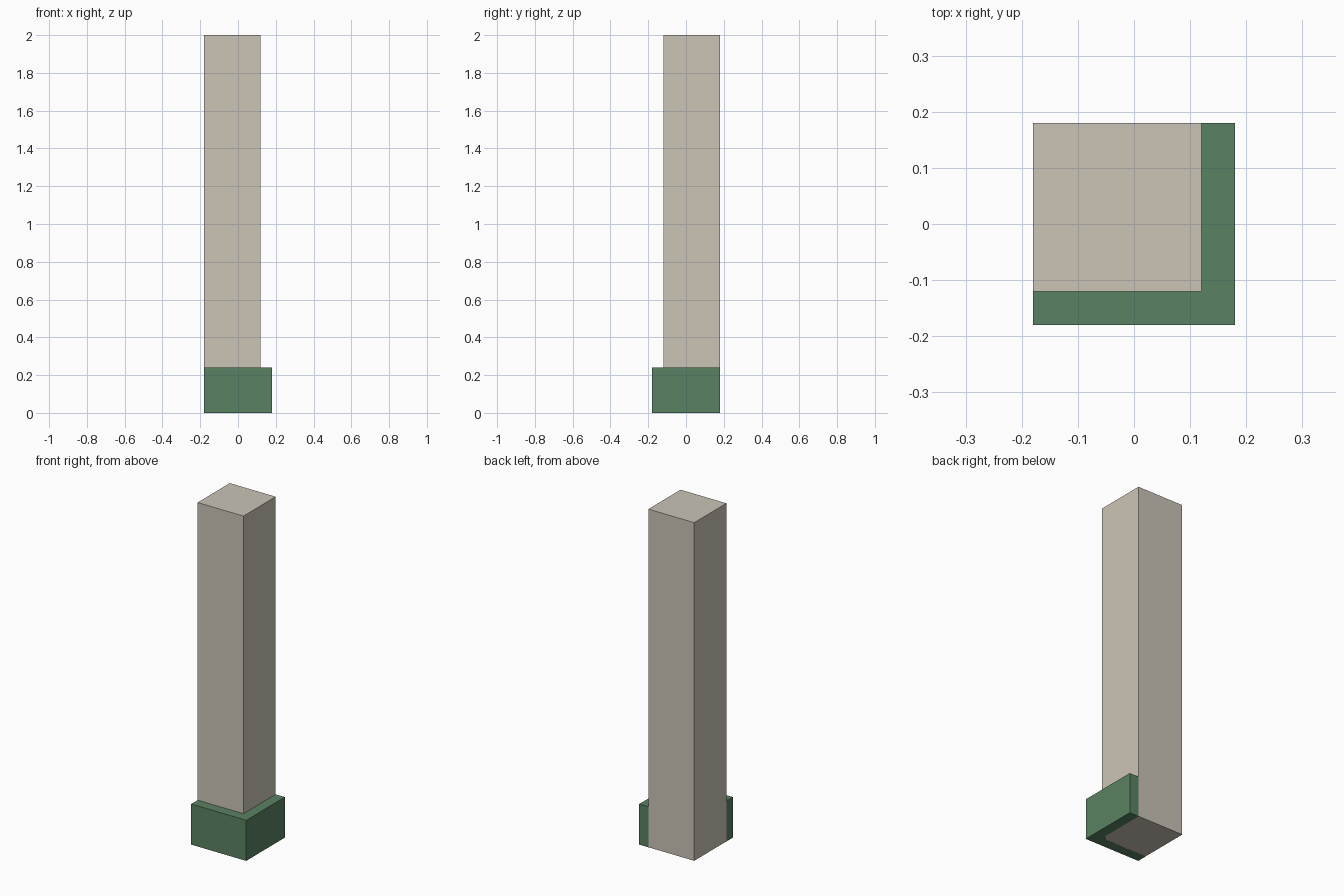
import bpy
import bmesh

if "Cube" in bpy.data.objects:
    bpy.data.objects.remove(bpy.data.objects["Cube"])


def material(name, colour):
    mat = bpy.data.materials.new(name)
    mat.diffuse_color = (*colour, 1.0)
    mat.use_nodes = True
    mat.node_tree.nodes["Principled BSDF"].inputs["Base Color"].default_value = mat.diffuse_color
    return mat


def prism(name, outline, z0, z1, mat):
    """Extrude a counter-clockwise plan outline from z0 up to z1."""
    bm = bmesh.new()
    base = bm.faces.new([bm.verts.new((x, y, z0)) for x, y in outline])
    top = bmesh.ops.extrude_face_region(bm, geom=[base], use_keep_orig=True)["geom"]
    for v in top:
        if isinstance(v, bmesh.types.BMVert):
            v.co.z = z1
    bmesh.ops.recalc_face_normals(bm, faces=bm.faces)
    mesh = bpy.data.meshes.new(name)
    bm.to_mesh(mesh)
    bm.free()
    mesh.materials.append(mat)
    obj = bpy.data.objects.new(name, mesh)
    bpy.context.collection.objects.link(obj)
    return obj


plaster = material("beige plaster", (0.597, 0.552, 0.468))
green = material("green trim", (0.102, 0.223, 0.122))

OUT, IN = 0.18, 0.12   # outer plan edge, pillar face next to the trim
CUT = 0.03             # bevel on the trim's hidden inner corner

# Square pillar, lifted a hair so the trim's inner corner shows underneath
prism("pillar", [(-OUT, -IN), (IN, -IN), (IN, OUT), (-OUT, OUT)], 0.0005, 2.0, plaster)

# L-shaped base trim wrapping the front and right faces
prism("base_trim", [(-OUT, -OUT), (OUT, -OUT), (OUT, OUT), (IN, OUT),
                    (IN, -IN + CUT), (IN - CUT, -IN), (-OUT, -IN)],
      0.0, 0.24, green)
